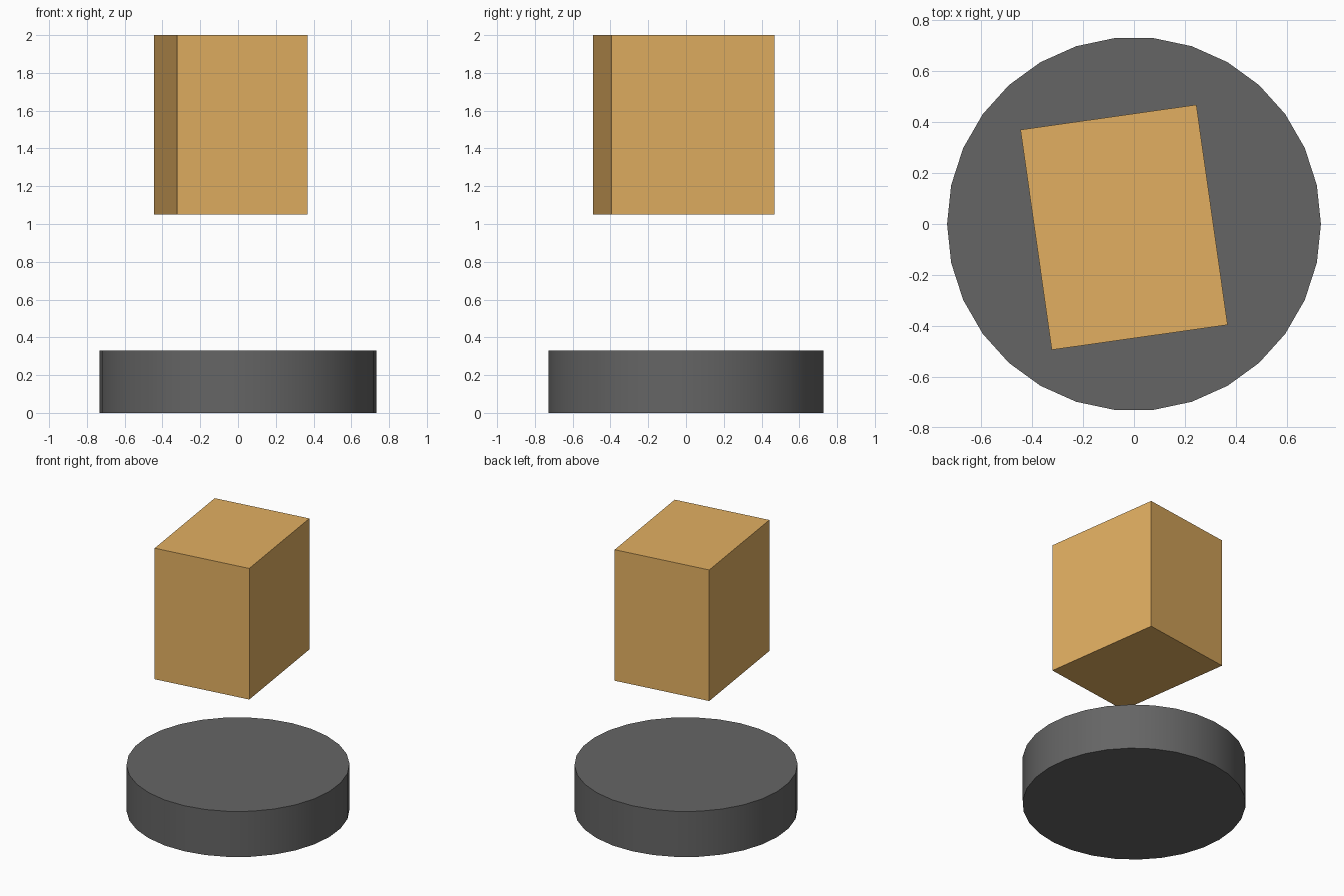
import bpy
from math import radians

if "Cube" in bpy.data.objects:
    bpy.data.objects.remove(bpy.data.objects["Cube"])


def paint(obj, name, color):
    mat = bpy.data.materials.new(name)
    mat.diffuse_color = (*color, 1)
    mat.use_nodes = True
    mat.node_tree.nodes["Principled BSDF"].inputs["Base Color"].default_value = mat.diffuse_color
    obj.data.materials.append(mat)


# Round base: 30-sided disc, smooth around the rim
bpy.ops.mesh.primitive_cylinder_add(vertices=30, radius=0.733, depth=0.33,
                                    location=(0, 0, 0.165),
                                    rotation=(0, 0, radians(90)))
base = bpy.context.object
base.name = "round_base"
# put a rim corner on the x axis
bpy.ops.object.transform_apply(location=False, rotation=True, scale=False)
bpy.ops.object.shade_smooth_by_angle(angle=radians(30))
paint(base, "dark_grey", (0.13, 0.13, 0.13))

# Floating block, turned slightly about z
bpy.ops.mesh.primitive_cube_add(size=1, location=(-0.039, -0.013, 1.525),
                                rotation=(0, 0, radians(8.08)))
block = bpy.context.object
block.name = "floating_block"
block.scale = (0.697, 0.872, 0.95)
paint(block, "tan", (0.76, 0.43, 0.12))
